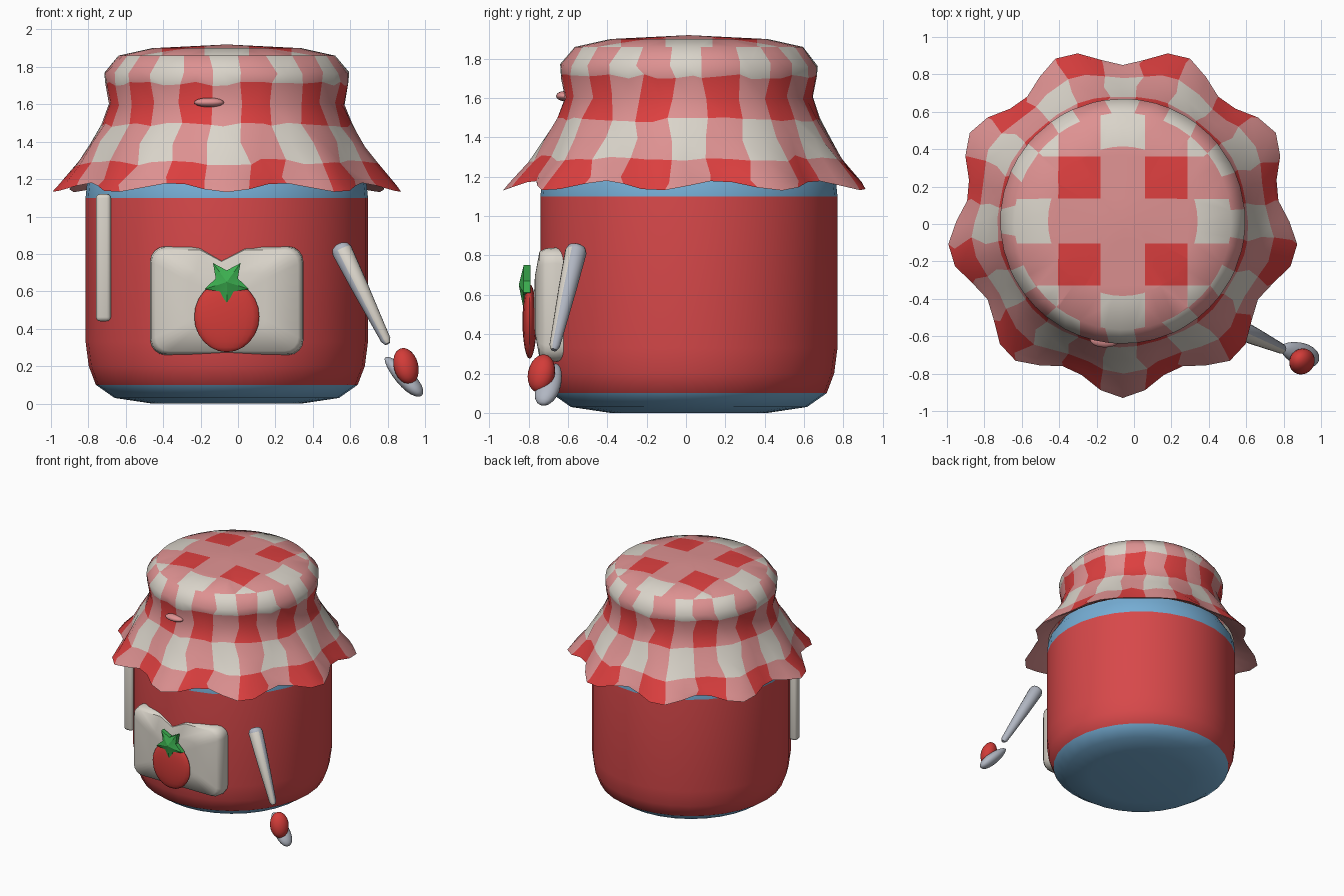
import bpy, bmesh, math, random
from mathutils import Vector

random.seed(4)
if "Cube" in bpy.data.objects:
    bpy.data.objects.remove(bpy.data.objects["Cube"])

CX, CY = -0.06, 0.015  # jar axis


def material(name, rgb):
    m = bpy.data.materials.new(name)
    m.use_nodes = True
    col = (*rgb, 1)
    m.diffuse_color = col
    bsdf = next(n for n in m.node_tree.nodes if n.type == 'BSDF_PRINCIPLED')
    bsdf.inputs["Base Color"].default_value = col
    bsdf.inputs["Roughness"].default_value = 0.6
    return m


JAM = material("jam red", (0.68, 0.065, 0.068))
GLASS = material("glass blue", (0.18, 0.42, 0.66))
PINK = material("cloth pink", (0.73, 0.285, 0.285))
CLOTH_RED = material("cloth red", (0.72, 0.05, 0.05))
CREAM = material("cream white", (0.70, 0.66, 0.59))
BERRY = material("berry red", (0.65, 0.045, 0.04))
LEAF = material("leaf green", (0.045, 0.43, 0.08))
SILVER = material("spoon silver", (0.44, 0.47, 0.54))


def finish(name, bm, mats, angle=40):
    bmesh.ops.recalc_face_normals(bm, faces=bm.faces)
    me = bpy.data.meshes.new(name)
    bm.to_mesh(me)
    bm.free()
    for m in mats:
        me.materials.append(m)
    ob = bpy.data.objects.new(name, me)
    bpy.context.collection.objects.link(ob)
    bpy.ops.object.select_all(action='DESELECT')
    ob.select_set(True)
    bpy.context.view_layer.objects.active = ob
    bpy.ops.object.shade_smooth_by_angle(angle=math.radians(angle))
    return ob


def loft(bm, rings, cap_start=True, cap_end=True):
    """Bridge rings of points; returns vertex rings and the faces of each band."""
    vr = [[bm.verts.new(p) for p in ring] for ring in rings]
    n, bands = len(vr[0]), []
    for a, b in zip(vr, vr[1:]):
        bands.append([bm.faces.new((a[i], a[(i + 1) % n], b[(i + 1) % n], b[i])) for i in range(n)])
    if cap_start:
        bm.faces.new(vr[0][::-1])
    if cap_end:
        bm.faces.new(vr[-1])
    return vr, bands


def fan(bm, ring, point):
    c = bm.verts.new(point)
    return [bm.faces.new((ring[i - 1], ring[i], c)) for i in range(len(ring))]


def ellipsoid(name, centre, radii, mat, axis=None, taper=0.0):
    bm = bmesh.new()
    bmesh.ops.create_uvsphere(bm, u_segments=20, v_segments=12, radius=1)
    rot = Vector(axis).to_track_quat('Z', 'Y') if axis else None
    for v in bm.verts:
        k = 1 + taper * v.co.z
        p = Vector((v.co.x * radii[0] * k, v.co.y * radii[1] * k, v.co.z * radii[2]))
        if rot:
            p = rot @ p
        v.co = p + Vector(centre)
    return finish(name, bm, [mat], 60)


# Jar: turned profile, glass showing below and above the jam
jar_profile = [(0.40, 0), (0.60, 0.03), (0.70, 0.10), (0.738, 0.2), (0.755, 0.33),
               (0.755, 1.1), (0.745, 1.2), (0.62, 1.4), (0.6, 1.7)]
SEG = 32
bm = bmesh.new()
_, bands = loft(bm, [[(CX + r * math.cos(math.tau * i / SEG), CY + r * math.sin(math.tau * i / SEG), z)
                      for i in range(SEG)] for r, z in jar_profile])
for f in bm.faces:
    f.material_index = 1 if 0.1 < f.calc_center_median().z < 1.1 else 0
finish("jar", bm, [GLASS, JAM], 40)

# Cloth cover: gathered rings with nine flared folds at the hem (radius, height, fold depth)
cloth_profile = [(0.40, 1.9, 0), (0.58, 1.86, 0), (0.655, 1.77, 0), (0.65, 1.71, 0), (0.63, 1.6, 0),
                 (0.67, 1.49, 0.005), (0.73, 1.39, 0.015), (0.79, 1.29, 0.025),
                 (0.865, 1.19, 0.05), (0.89, 1.155, 0.055), (0.86, 1.165, 0.05), (0.74, 1.24, 0)]
CSEG = 48
rings = []
for k, (r, z, fold) in enumerate(cloth_profile):
    ring = []
    for i in range(CSEG):
        a = math.tau * i / CSEG - math.pi / 2
        wave = math.cos(9 * (a + math.pi / 2))
        if 0 < k < 9:
            a += random.uniform(-0.035, 0.035)
        dz = random.uniform(-0.012, 0.012) if 1 < k < 8 else 0
        rr = r + fold * wave
        ring.append((CX + rr * math.cos(a), CY + rr * math.sin(a), z + dz - 0.45 * fold * wave))
    rings.append(ring)
bm = bmesh.new()
vr, bands = loft(bm, rings, False, False)
# checks around the side: cream and red rows on alternate columns
ROWS = {1: 2, 2: 2, 3: 1, 4: 1, 5: 2, 6: 2, 7: 1, 8: 1}
for k, band in enumerate(bands):
    for s, f in enumerate(band):
        column = ((s + 1) // 2) % 2
        row = ROWS.get(k, 0)
        if (row == 2 and column == 0) or (row == 1 and column == 1):
            f.material_index = row
# checks on the flat top, cut along straight stripes
top = fan(bm, vr[0], (CX, CY, 1.92)) + bands[0]
LOW, HIGH = 0.12, 0.345
for axis in ((1, 0, 0), (0, 1, 0)):
    for d in (-HIGH, -LOW, LOW, HIGH):
        top = [f for f in bm.faces if f.calc_center_median().z > 1.865]
        geom = top + list({e for f in top for e in f.edges}) + list({v for f in top for v in f.verts})
        bmesh.ops.bisect_plane(bm, geom=geom, plane_co=Vector((CX, CY, 0)) + d * Vector(axis), plane_no=axis)
for f in bm.faces:
    c = f.calc_center_median()
    if c.z > 1.865:
        inx, iny = (LOW < abs(q) < HIGH for q in (c.x - CX, c.y - CY))
        outer = math.hypot(c.x - CX, c.y - CY) > 0.4
        f.material_index = 1 if inx and iny else 2 if outer and not (inx or iny) else 0
finish("cloth_cover", bm, [PINK, CLOTH_RED, CREAM], 50)
ellipsoid("cloth_pleat", (-0.155, -0.62, 1.61), (0.08, 0.04, 0.025), PINK)

# Label: pillowed rounded rectangle with a notch in its upper edge
outline = []
for sx, sz, start in ((1, 1, 0), (-1, 1, 90), (-1, -1, 180), (1, -1, 270)):
    for j in range(5):
        a = math.radians(start + 22.5 * j)
        outline.append((sx * 0.33 + 0.08 * math.cos(a), sz * 0.21 + 0.08 * math.sin(a)))
    if start == 0:
        outline += [(0.10, 0.29), (-0.03, 0.225), (-0.15, 0.29)]
LX, LZ = -0.06, 0.55
bm = bmesh.new()
vr, _ = loft(bm, [[(LX + s * x, y, LZ + s * z) for x, z in outline]
                  for s, y in ((0.97, -0.6), (1, -0.66), (0.985, -0.715), (0.93, -0.745), (0.5, -0.768))],
             True, False)
fan(bm, vr[-1], (LX, -0.775, LZ))
finish("label", bm, [CREAM], 50)

# Berry emblem and its leaf star
ellipsoid("emblem_berry", (LX, -0.795, 0.465), (0.174, 0.036, 0.19), BERRY)
star = []
for i in range(10):
    a = math.radians(-90 + 36 * i)
    r = 0.125 if i % 2 == 0 else 0.062
    star.append((LX + r * math.cos(a), 0.65 + r * math.sin(a)))
bm = bmesh.new()
vr, _ = loft(bm, [[(x, y, z) for x, z in star] for y in (-0.79, -0.825)], True, False)
fan(bm, vr[-1], (LX, -0.85, 0.65))
finish("emblem_leaf", bm, [LEAF], 30)

# Upright strip on the jar's side
bm = bmesh.new()
bmesh.ops.create_cube(bm, size=1)
for v in bm.verts:
    v.co = Vector((-0.72 + v.co.x * 0.08, -0.40 + v.co.y * 0.07, 0.78 + v.co.z * 0.68))
bmesh.ops.bevel(bm, geom=bm.edges[:], offset=0.022, segments=3, profile=0.5, affect='EDGES')
finish("side_strip", bm, [CREAM], 40)

# Spoon handle: tapered rod with a pale stripe along its outer front
start, end = Vector((0.545, -0.555, 0.84)), Vector((0.80, -0.672, 0.32))
rot = (end - start).to_track_quat('Z', 'Y')
length = (end - start).length
bm = bmesh.new()
loft(bm, [[start + rot @ Vector((r * math.cos(math.tau * i / 16), r * math.sin(math.tau * i / 16), t * length))
           for i in range(16)]
          for t, r in ((-0.02, 0.025), (0, 0.045), (0.04, 0.055), (0.4, 0.046), (0.96, 0.027), (1, 0.015))])
bm.normal_update()
bmesh.ops.recalc_face_normals(bm, faces=bm.faces)
stripe = Vector((0.45, -0.89, 0))
for f in bm.faces:
    f.material_index = 1 if f.normal.dot(stripe) > 0.72 else 0
finish("spoon_handle", bm, [SILVER, CREAM], 50)

# Spoon bowl holding a berry
ellipsoid("spoon_bowl", (0.885, -0.695, 0.145), (0.062, 0.045, 0.145), SILVER, (0.19, -0.07, -0.2), 0.2)
ellipsoid("spoon_berry", (0.898, -0.735, 0.20), (0.072, 0.062, 0.10), BERRY, (-0.25, 0.2, 1))
